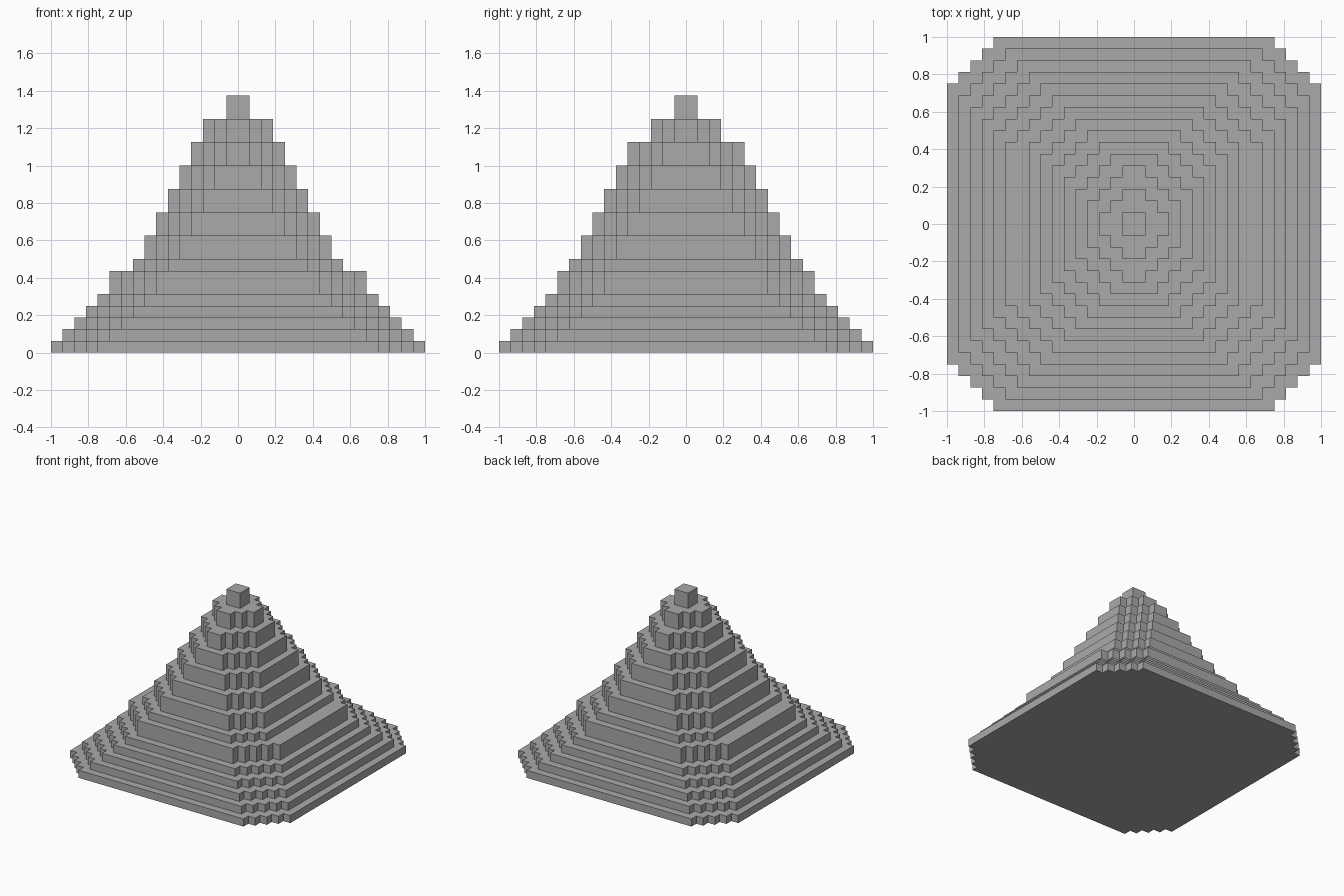
import bpy
import bmesh

if "Cube" in bpy.data.objects:
    bpy.data.objects.remove(bpy.data.objects["Cube"], do_unlink=True)

UNIT = 1 / 16  # size of one block

stone = bpy.data.materials.new("grey_stone")
stone.use_nodes = True
grey = (0.4, 0.4, 0.4, 1)
stone.diffuse_color = grey
stone.node_tree.nodes["Principled BSDF"].inputs["Base Color"].default_value = grey


def stepped_outline(half_x, half_y, corner_sum):
    """Counter-clockwise plan of a rectangle whose corners are block stairs."""
    corner = []
    for x in range(corner_sum - half_y, half_x + 1):
        y = corner_sum - x
        corner.append((x, y))
        if x < half_x:
            corner.append((x, y - 1))
    back = corner[::-1]
    ring = corner + [(x, -y) for x, y in back]
    ring += [(-x, -y) for x, y in corner] + [(-x, y) for x, y in back]
    return ring[::-1]


def add_tier(name, outline, base, height, closed_bottom):
    bm = bmesh.new()
    low = [bm.verts.new((x * UNIT, y * UNIT, base * UNIT)) for x, y in outline]
    high = [bm.verts.new((x * UNIT, y * UNIT, (base + height) * UNIT)) for x, y in outline]
    bm.faces.new(high)
    if closed_bottom:
        bm.faces.new(low[::-1])
    for i in range(len(low)):
        j = (i + 1) % len(low)
        bm.faces.new((low[i], low[j], high[j], high[i]))
    mesh = bpy.data.meshes.new(name)
    bm.to_mesh(mesh)
    bm.free()
    mesh.materials.append(stone)
    bpy.context.collection.objects.link(bpy.data.objects.new(name, mesh))


# Tiers from the ground up: half width, half depth and height in blocks
tiers = [(n, n, 1) for n in range(16, 11, -1)]       # low base steps
tiers += [(11, 11, 2), (9, 10, 1)]                   # terrace and its collar
tiers += [(n, n + 1, 2) for n in range(8, 3, -1)]    # tall upper steps
tiers += [(3, 3, 2), (1, 1, 2)]                      # cap and capstone

base = 0
for i, (half_x, half_y, height) in enumerate(tiers):
    outline = stepped_outline(half_x, half_y, 2 * (len(tiers) - i))
    name = "capstone" if i == len(tiers) - 1 else f"pyramid_tier_{i + 1}"
    add_tier(name, outline, base, height, i == 0)
    base += height
